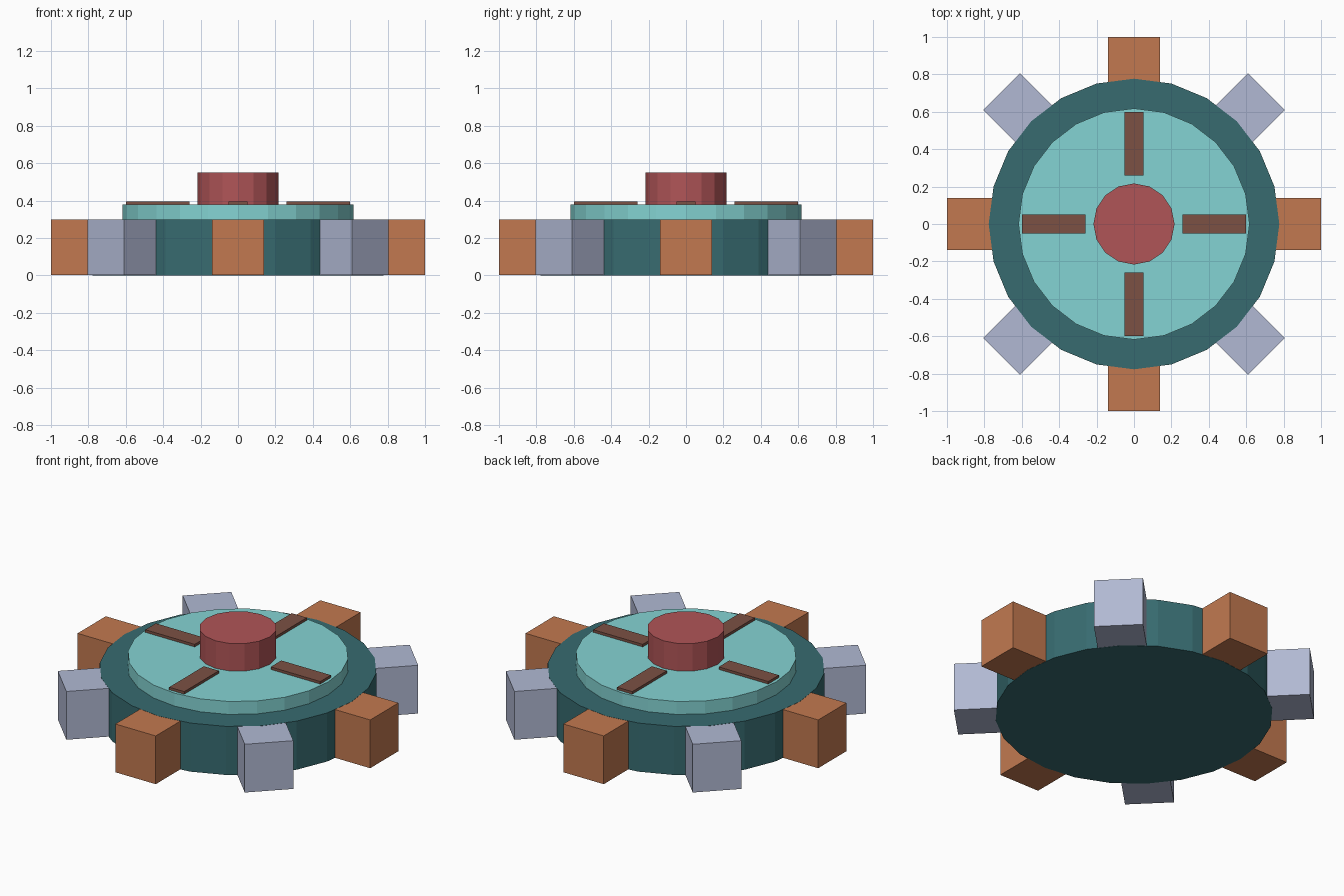
import bpy, math
from mathutils import Matrix

if "Cube" in bpy.data.objects:
    bpy.data.objects.remove(bpy.data.objects["Cube"])


def srgb(r, g, b):
    """8-bit display colour to linear RGBA."""
    lin = lambda c: c / 12.92 if c <= 0.04045 else ((c + 0.055) / 1.055) ** 2.4
    return (*[lin(c / 255) for c in (r, g, b)], 1.0)


def material(name, rgb):
    m = bpy.data.materials.new(name)
    m.diffuse_color = srgb(*rgb)
    m.use_nodes = True
    m.node_tree.nodes["Principled BSDF"].inputs["Base Color"].default_value = m.diffuse_color
    return m


dark_teal = material("dark_teal", (55, 107, 112))
aqua = material("aqua", (132, 212, 211))
red = material("red", (176, 85, 87))
copper = material("copper", (194, 121, 80))
steel = material("steel", (177, 185, 211))
brown = material("brown", (124, 81, 68))


def disc(name, radius, z0, z1, sides, mat):
    bpy.ops.mesh.primitive_cylinder_add(
        vertices=sides, radius=radius, depth=z1 - z0, location=(0, 0, (z0 + z1) / 2))
    ob = bpy.context.object
    ob.name = name
    ob.data.materials.append(mat)
    return ob


def radial_block(name, r0, r1, width, z0, z1, angle, mat):
    """Box reaching from radius r0 to r1 along the given angle."""
    bpy.ops.mesh.primitive_cube_add(size=1)
    ob = bpy.context.object
    ob.name = name
    ob.data.transform(
        Matrix.Rotation(angle, 4, 'Z')
        @ Matrix.Translation(((r0 + r1) / 2, 0, (z0 + z1) / 2))
        @ Matrix.Diagonal((r1 - r0, width, z1 - z0, 1)))
    ob.data.materials.append(mat)
    return ob


# Stacked wheel body, raised plate and centre hub
disc("wheel_body", 0.777, 0.0, 0.30, 24, dark_teal)
disc("raised_plate", 0.618, 0.30, 0.38, 24, aqua)
disc("centre_hub", 0.217, 0.38, 0.55, 16, red)

# Eight teeth, alternating colours, sunk a hair to stay clear of the body caps
for i in range(8):
    radial_block(f"tooth_{i + 1}", 0.70, 1.0, 0.276, 0.001, 0.299,
                 i * math.pi / 4, steel if i % 2 else copper)

# Four thin spoke bars on the plate
for i in range(4):
    radial_block(f"spoke_bar_{i + 1}", 0.26, 0.598, 0.103, 0.375, 0.396,
                 i * math.pi / 2, brown)
